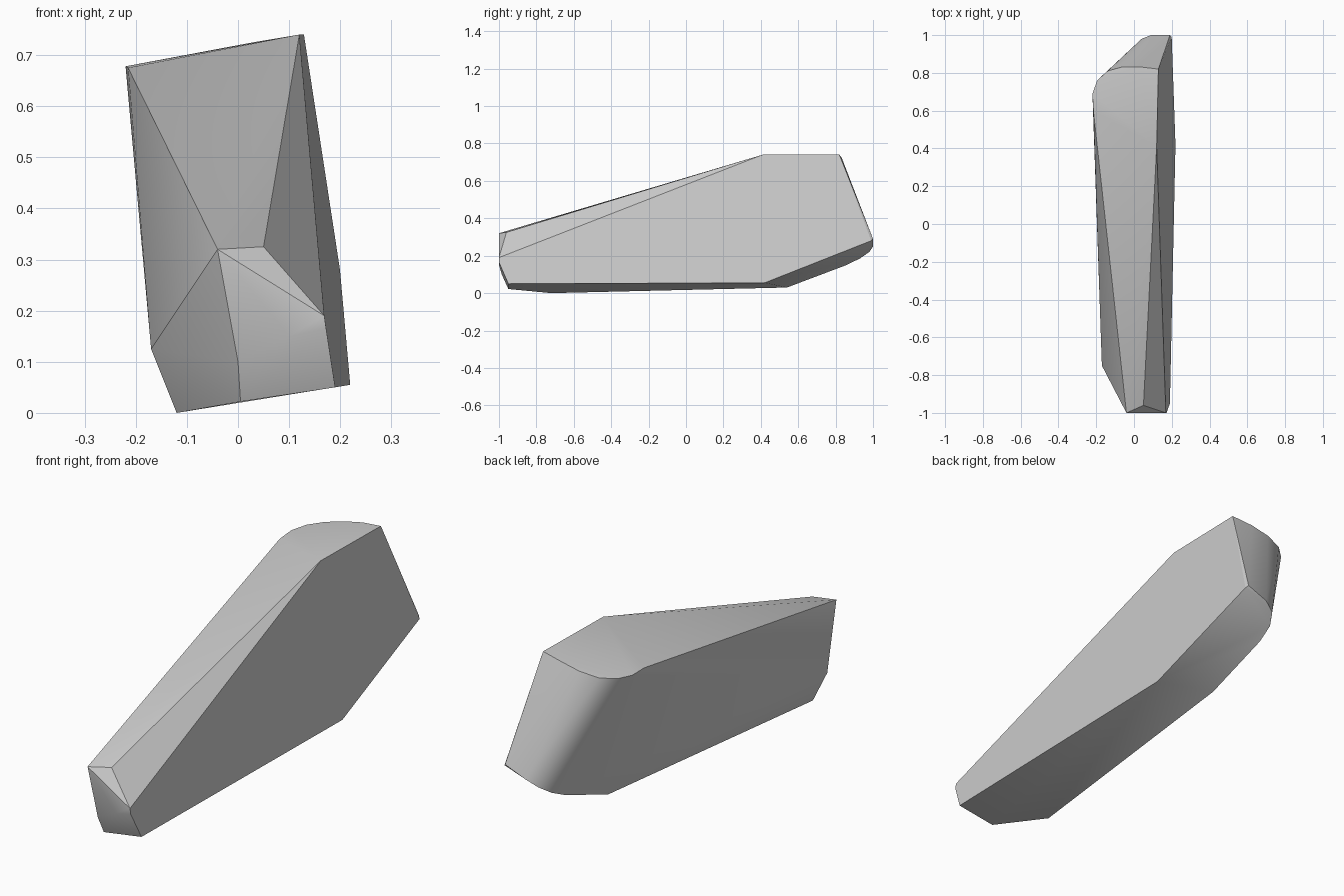
import bpy
import bmesh
import math

cube = bpy.data.objects.get("Cube")
if cube:
    bpy.data.objects.remove(cube, do_unlink=True)


def make_material(name, value):
    """One flat grey material."""
    mat = bpy.data.materials.new(name)
    colour = (value, value, value, 1)
    mat.diffuse_color = colour
    mat.use_nodes = True
    for node in mat.node_tree.nodes:
        if node.type == "BSDF_PRINCIPLED":
            node.inputs["Base Color"].default_value = colour
    return mat


def build_hull(name, outlines, material):
    """Wrap the outlines in one faceted convex shell and merge flat facets."""
    bm = bmesh.new()
    for outline in outlines:
        for point in outline:
            bm.verts.new(point)
    result = bmesh.ops.convex_hull(bm, input=bm.verts[:])
    loose = {item for item in result["geom_interior"] + result["geom_unused"]
             if isinstance(item, bmesh.types.BMVert)}
    bmesh.ops.delete(bm, geom=list(loose), context="VERTS")
    bmesh.ops.dissolve_limit(bm, angle_limit=math.radians(1.5),
                             verts=bm.verts[:], edges=bm.edges[:])
    bmesh.ops.recalc_face_normals(bm, faces=bm.faces[:])
    mesh = bpy.data.meshes.new(name)
    bm.to_mesh(mesh)
    bm.free()
    mesh.materials.append(material)
    obj = bpy.data.objects.new(name, mesh)
    bpy.context.collection.objects.link(obj)
    return obj


# Large flat cut side: its height and depth define a leaning plane
def flat_side(y, z):
    return (0.12 + 0.022 * (y - 0.41) + 0.145 * (0.74 - z), y, z)


cut_side = [flat_side(y, z) for y, z in (
    (-1, 0.19), (-1, 0.165), (-0.95, 0.05), (0.42, 0.055),
    (0.99, 0.28), (0.82, 0.74), (0.41, 0.74))]

# Narrow blunt nose
nose = [(-0.04, -1, 0.32), (0.05, -0.96, 0.325), (0.1, -1, 0.15),
        (0, -0.985, 0.1), (0.005, -0.95, 0.022)]

# Lower edge of the rough side
lower_edge = [(-0.17, -0.75, 0.125), (-0.12, -0.72, 0), (0.005, 0.54, 0.03)]

# Rounded back corner: upper and lower arcs
upper_arc = [(-0.215, 0.6, 0.675), (-0.22, 0.69, 0.678), (-0.195, 0.76, 0.682),
             (-0.14, 0.81, 0.69), (-0.06, 0.832, 0.706), (0.03, 0.832, 0.725)]
lower_arc = [(0, 0.72, 0.1), (0, 0.85, 0.147), (0.01, 0.93, 0.185),
             (0.04, 0.98, 0.22), (0.09, 1, 0.25), (0.19, 1, 0.29)]

grey_stone = make_material("stone grey", 0.6)
rock = build_hull("rock_shard",
                  [cut_side, nose, lower_edge, upper_arc, lower_arc], grey_stone)

# Soft facets with crisp main edges
bpy.ops.object.select_all(action="DESELECT")
rock.select_set(True)
bpy.context.view_layer.objects.active = rock
bpy.ops.object.shade_smooth_by_angle(angle=math.radians(30))
